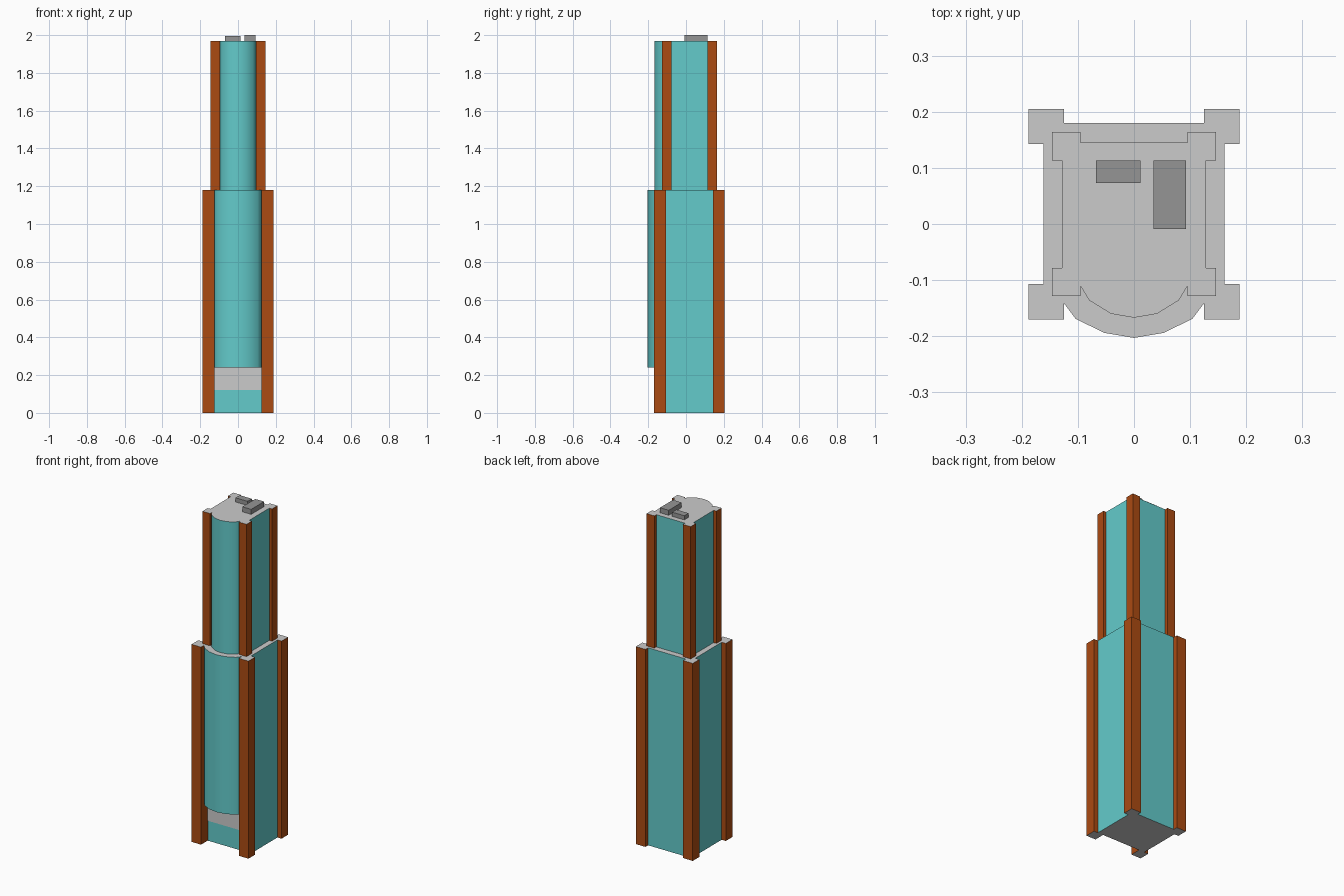
import bpy, bmesh, math

if "Cube" in bpy.data.objects:
    bpy.data.objects.remove(bpy.data.objects["Cube"])


def material(name, rgb):
    m = bpy.data.materials.new(name)
    m.diffuse_color = (*rgb, 1)
    m.use_nodes = True
    m.node_tree.nodes["Principled BSDF"].inputs["Base Color"].default_value = m.diffuse_color
    return m


GLASS = material("teal_glass", (0.125, 0.597, 0.597))
BRICK = material("orange_brick", (0.41, 0.07, 0.006))
DARK = material("dark_grey", (0.3, 0.3, 0.3))


def prism(name, outline, z0, z1, mat=None, grey_ends=True, smooth=False):
    """Extrude a plan outline upward; ends stay plain grey if wanted."""
    bm = bmesh.new()
    base = bm.faces.new([bm.verts.new((x, y, z0)) for x, y in outline])
    ext = bmesh.ops.extrude_face_region(bm, geom=[base], use_keep_orig=True)
    for v in ext["geom"]:
        if isinstance(v, bmesh.types.BMVert):
            v.co.z = z1
    bmesh.ops.recalc_face_normals(bm, faces=bm.faces)
    for f in bm.faces:
        if grey_ends and mat and abs(f.normal.z) > 0.5:
            f.material_index = 1
    me = bpy.data.meshes.new(name)
    bm.to_mesh(me)
    bm.free()
    if mat:
        me.materials.append(mat)
        if grey_ends:
            me.materials.append(None)
    ob = bpy.data.objects.new(name, me)
    bpy.context.collection.objects.link(ob)
    if smooth:
        bpy.ops.object.select_all(action='DESELECT')
        ob.select_set(True)
        bpy.context.view_layer.objects.active = ob
        bpy.ops.object.shade_smooth_by_angle(angle=math.radians(40))
    return ob


def rect(x0, x1, y0, y1):
    return [(x0, y0), (x1, y0), (x1, y1), (x0, y1)]


def tier(name, z0, z1, bow_z, xi, xo, wall_x, front, back, wall_back, arc):
    # four corner pillars
    for side, s in (("left", -1), ("right", 1)):
        for end, (y0, y1) in (("front", front), ("back", back)):
            xs = sorted((s * xi, s * xo))
            prism(f"{name}_{end}_{side}_pillar", rect(*xs, y0, y1), z0, z1, BRICK)
    # glazed body, notched around the back pillars
    half = [(wall_x, front[1]), (wall_x, back[0]), (xi, back[0]), (xi, wall_back)]
    prism(f"{name}_body", half + [(-x, y) for x, y in reversed(half)], z0, z1, GLASS)
    # curved bay on the front
    right = [(xi, front[1])] + arc
    left = [(-x, y) for x, y in reversed(right) if x > 0]
    prism(f"{name}_curved_bay", right + left, bow_z, z1, GLASS, smooth=True)


tier("lower", 0, 1.18, 0.24, 0.125, 0.188, 0.161, (-0.17, -0.107), (0.143, 0.205), 0.18,
     [(0.125, -0.141), (0.104, -0.169), (0.053, -0.194), (0, -0.203)])
tier("upper", 1.18, 1.97, 1.18, 0.095, 0.146, 0.128, (-0.128, -0.078), (0.113, 0.164), 0.145,
     [(0.095, -0.111), (0.08, -0.136), (0.041, -0.16), (0, -0.167)])

# grey band above the entrance
prism("entrance_band", rect(-0.125, 0.125, -0.109, -0.107), 0.12, 0.24)

# rooftop units
prism("roof_unit_small", rect(-0.068, 0.012, 0.073, 0.113), 1.97, 1.995, DARK, False)
prism("roof_unit_large", rect(0.035, 0.093, -0.009, 0.113), 1.97, 2.0, DARK, False)
